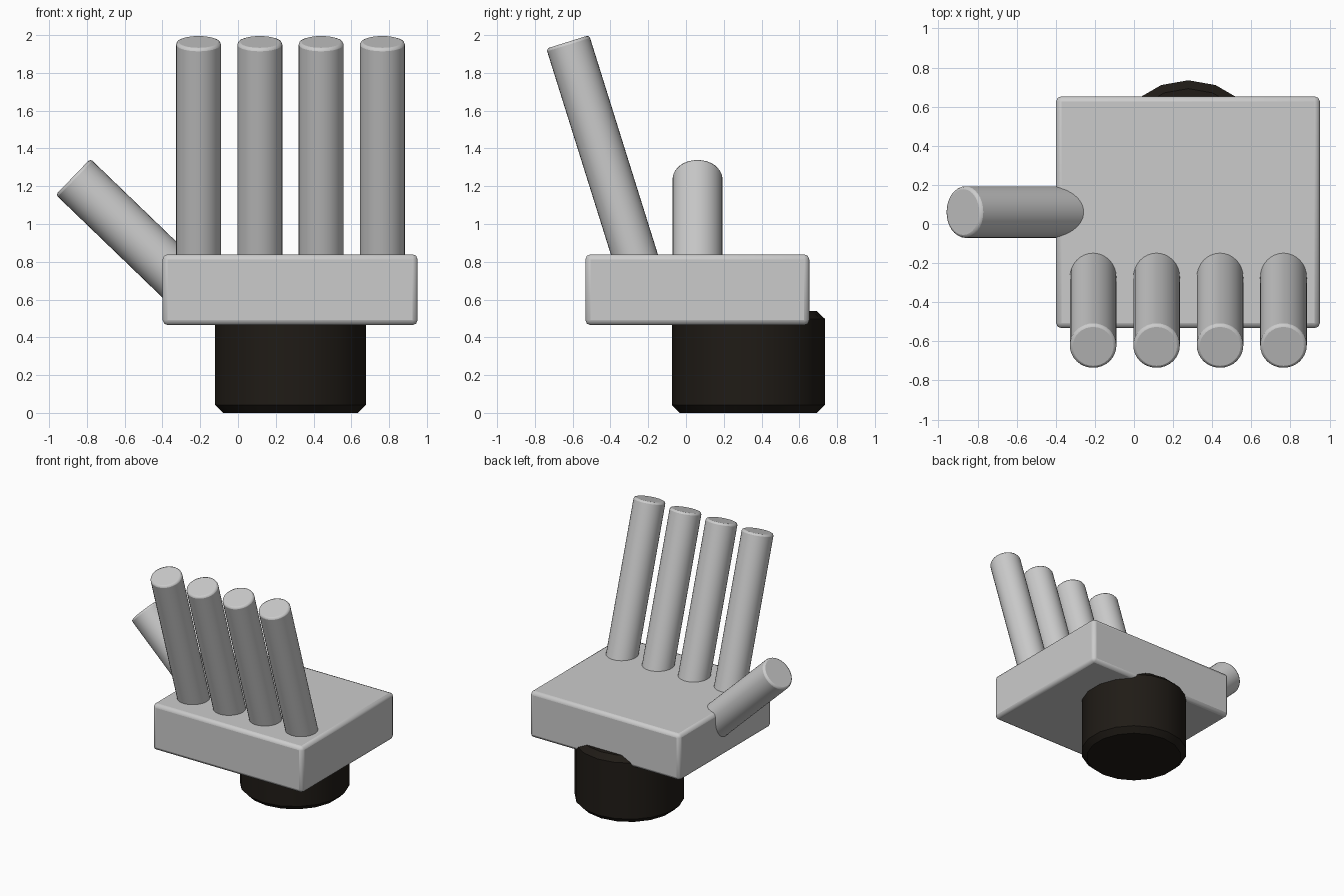
import bpy
from math import radians
from mathutils import Vector

if "Cube" in bpy.data.objects:
    bpy.data.objects.remove(bpy.data.objects["Cube"])


def finish(obj, name, width, segments):
    """Name the part, round its sharp edges and smooth the curved sides."""
    obj.name = name
    bpy.ops.object.transform_apply(location=False, rotation=False, scale=True)
    bev = obj.modifiers.new("edge_bevel", 'BEVEL')
    bev.width = width
    bev.segments = segments
    bev.limit_method = 'ANGLE'
    bev.angle_limit = radians(40)
    bpy.ops.object.shade_smooth_by_angle(angle=radians(40))
    return obj


def digit(name, tip, direction, radius, length):
    """Straight cylinder ending at tip, running back into the palm."""
    axis = Vector(direction).normalized()
    bpy.ops.mesh.primitive_cylinder_add(
        vertices=32, radius=radius, depth=length,
        location=Vector(tip) - axis * length / 2,
        rotation=axis.to_track_quat('Z', 'Y').to_euler())
    return finish(bpy.context.object, name, 0.015, 2)


# Palm slab
bpy.ops.mesh.primitive_cube_add(size=1, location=(0.276, 0.06, 0.652))
palm = bpy.context.object
palm.scale = (1.35, 1.185, 0.375)
finish(palm, "palm", 0.027, 2)

# Four fingers leaning forward
for i in range(4):
    digit(f"finger_{i + 1}", (-0.209 + 0.3245 * i, -0.626, 1.964),
          (0, -0.299, 0.954), 0.119, 1.33)

# Thumb angled out to the side
digit("thumb", (-0.873, 0.061, 1.25), (-0.72, 0, 0.694), 0.132, 0.87)

# Dark wrist stub
bpy.ops.mesh.primitive_cylinder_add(vertices=18, radius=0.405, depth=0.54,
                                    location=(0.278, 0.33, 0.27))
wrist = finish(bpy.context.object, "wrist", 0.042, 1)
dark = bpy.data.materials.new("dark_cuff")
dark.diffuse_color = (0.014, 0.011, 0.008, 1)
dark.use_nodes = True
dark.node_tree.nodes["Principled BSDF"].inputs["Base Color"].default_value = dark.diffuse_color
wrist.data.materials.append(dark)
